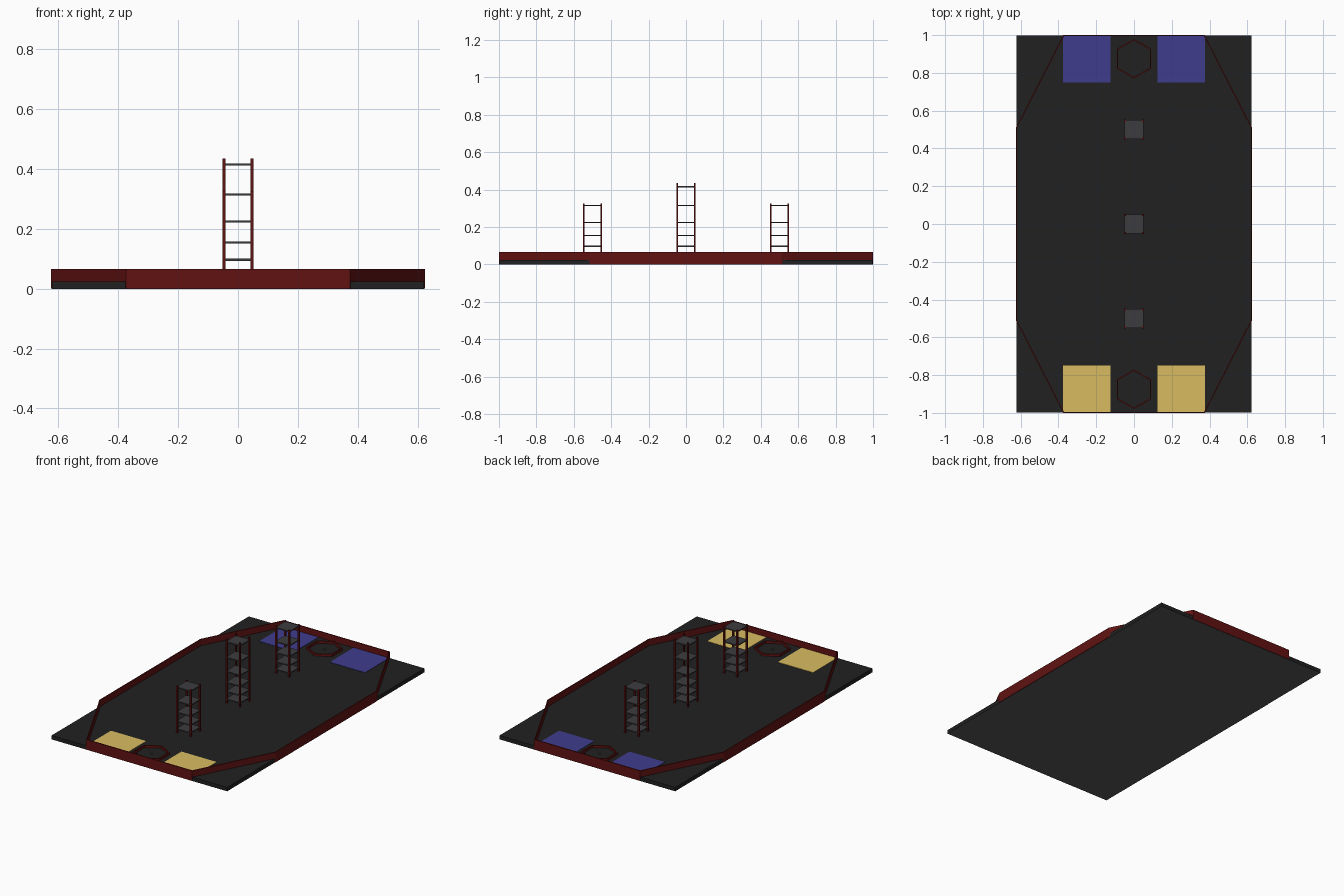
import bpy, bmesh, math
from mathutils import Vector

if "Cube" in bpy.data.objects:
    bpy.data.objects.remove(bpy.data.objects["Cube"])


def material(name, rgb):
    m = bpy.data.materials.new(name)
    m.diffuse_color = (*rgb, 1)
    m.use_nodes = True
    m.node_tree.nodes["Principled BSDF"].inputs["Base Color"].default_value = m.diffuse_color
    return m


RED = material("dark_red", (0.12, 0.006, 0.006))
BLACK = material("mat_black", (0.015, 0.015, 0.015))
GREY = material("shelf_grey", (0.045, 0.045, 0.05))
UNDER = material("underside_grey", (0.1, 0.1, 0.1))
BLUE = material("blue", (0.05, 0.045, 0.27))
YELLOW = material("yellow", (0.7, 0.5, 0.12))


def finish(name, bm, *mats):
    bmesh.ops.recalc_face_normals(bm, faces=bm.faces)
    mesh = bpy.data.meshes.new(name)
    bm.to_mesh(mesh)
    bm.free()
    obj = bpy.data.objects.new(name, mesh)
    for m in mats:
        mesh.materials.append(m)
    bpy.context.collection.objects.link(obj)
    return obj


def prism(name, pts, z0, z1, *mats):
    bm = bmesh.new()
    lo = [bm.verts.new((x, y, z0)) for x, y in pts]
    hi = [bm.verts.new((x, y, z1)) for x, y in pts]
    bm.faces.new(hi)
    bm.faces.new(lo[::-1]).material_index = len(mats) - 1
    n = len(pts)
    for i in range(n):
        j = (i + 1) % n
        bm.faces.new((lo[i], lo[j], hi[j], hi[i]))
    return finish(name, bm, *mats)


def rect(cx, cy, hx, hy):
    return [(cx - hx, cy - hy), (cx + hx, cy - hy), (cx + hx, cy + hy), (cx - hx, cy + hy)]


def inset(pts, t):
    # mitred inward offset of a counter-clockwise convex outline
    out, n = [], len(pts)
    for i in range(n):
        a, b, c = (Vector(pts[(i + k) % n]) for k in (-1, 0, 1))
        d1, d2 = (b - a).normalized(), (c - b).normalized()
        n1, n2 = Vector((-d1.y, d1.x)), Vector((-d2.y, d2.x))
        p = b + (n1 + n2) * t / (1 + n1.dot(n2))
        out.append((p.x, p.y))
    return out


def ring(name, pts, t, z0, z1, mat):
    bm = bmesh.new()
    inner = inset(pts, t)
    loops = [[bm.verts.new((x, y, z)) for x, y in ps]
             for ps, z in ((pts, z0), (pts, z1), (inner, z1), (inner, z0))]
    n = len(pts)
    for k in range(4):
        a, b = loops[k], loops[(k + 1) % 4]
        for i in range(n):
            j = (i + 1) % n
            bm.faces.new((a[i], a[j], b[j], b[i]))
    return finish(name, bm, mat)


FLOOR = 0.025

# Field slab and octagonal perimeter wall
prism("field_base", rect(0, 0, 0.622, 0.998), 0, FLOOR, BLACK, UNDER)
wall = [(-0.375, -1), (0.375, -1), (0.625, -0.51), (0.625, 0.51),
        (0.375, 1), (-0.375, 1), (-0.625, 0.51), (-0.625, -0.51)]
ring("perimeter_wall", wall, 0.006, 0.001, 0.066, RED)

# Coloured zones, hexagonal frames and centre pins at each end
for end, s, mat in (("front", -1, YELLOW), ("back", 1, BLUE)):
    for side, x in (("left", -0.25), ("right", 0.25)):
        prism(f"{end}_{side}_zone", rect(x, s * 0.872, 0.125, 0.122), FLOOR - 0.002, FLOOR + 0.002, mat)
    cy = s * 0.875
    hexa = [(0.105 * math.cos(math.radians(30 + 60 * k)),
             cy + 0.105 * math.sin(math.radians(30 + 60 * k))) for k in range(6)]
    ring(f"{end}_hex_frame", hexa, 0.007, FLOOR - 0.002, FLOOR + 0.015, RED)
    prism(f"{end}_hex_pin", rect(0, cy, 0.004, 0.004), FLOOR - 0.002, FLOOR + 0.008, UNDER)

# Shelf towers: four posts and notched-corner shelves
LEVELS = (0.048, 0.097, 0.155, 0.225, 0.315, 0.415)
for label, cy, top, count in (("front", -0.5, 0.325, 5), ("middle", 0, 0.435, 6), ("back", 0.5, 0.325, 5)):
    for i, (sx, sy) in enumerate(((-1, -1), (1, -1), (1, 1), (-1, 1))):
        prism(f"{label}_tower_post_{i + 1}", rect(sx * 0.047, cy + sy * 0.047, 0.005, 0.005),
              FLOOR - 0.002, top, RED)
    a, b = 0.05, 0.041
    outline = [(-b, -a), (b, -a), (a, -b), (a, b), (b, a), (-b, a), (-a, b), (-a, -b)]
    for i, z in enumerate(LEVELS[:count]):
        prism(f"{label}_tower_shelf_{i + 1}", [(x, y + cy) for x, y in outline],
              z - 0.0035, z + 0.0035, GREY)
